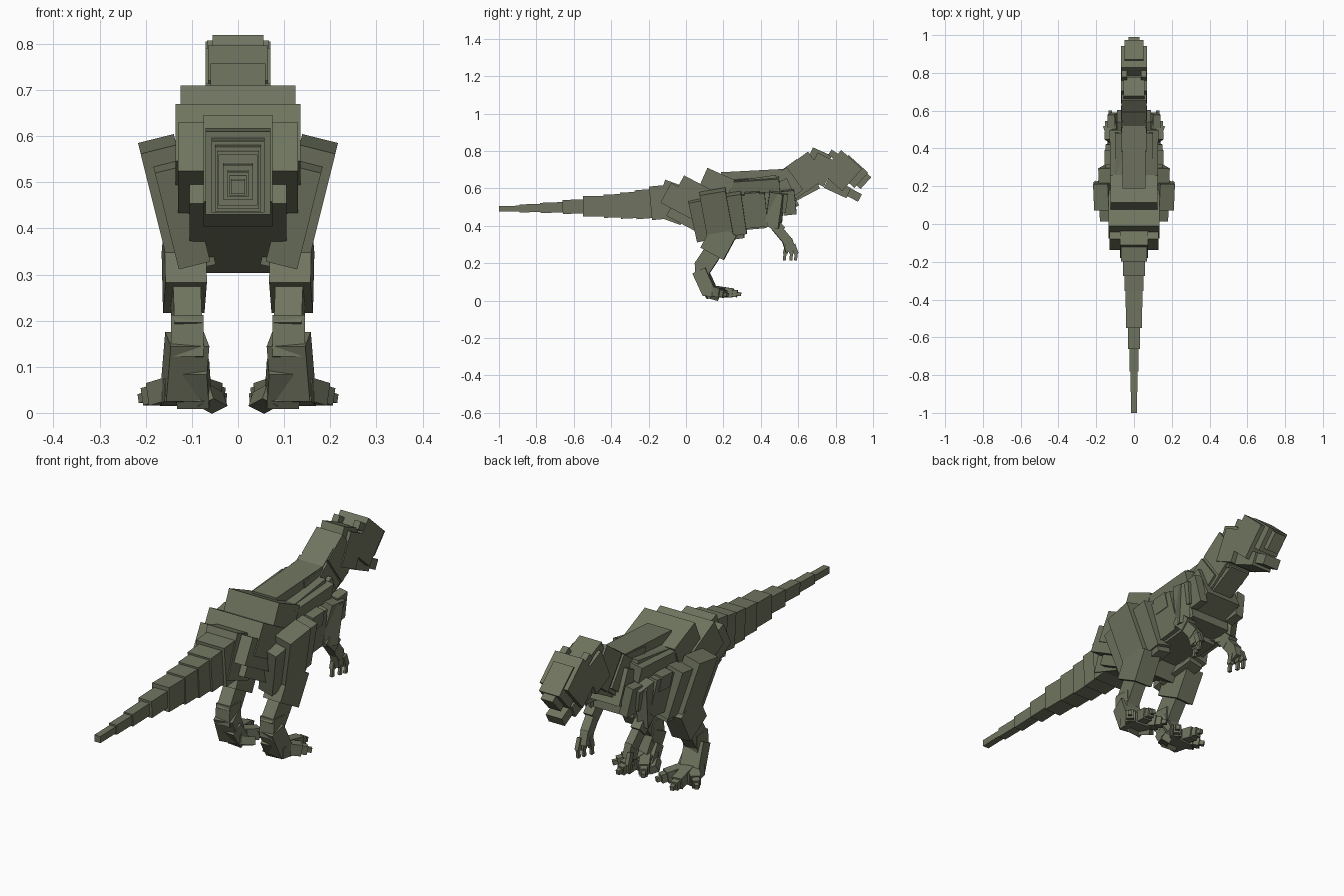
import bpy
import bmesh
from math import radians
from mathutils import Matrix, Vector, Euler

default_cube = bpy.data.objects.get("Cube")
if default_cube:
    bpy.data.objects.remove(default_cube)

# One hide colour for the whole animal
hide = bpy.data.materials.new("olive_hide")
hide.use_nodes = True
hide_colour = (0.16, 0.175, 0.115, 1)
hide.diffuse_color = hide_colour
hide.node_tree.nodes["Principled BSDF"].inputs["Base Color"].default_value = hide_colour


def add_block(name, centre, rotation, size):
    """Make one flat-shaded block object."""
    mesh = bpy.data.meshes.new(name)
    shape = bmesh.new()
    matrix = Matrix.LocRotScale(Vector(centre), rotation, Vector(size))
    bmesh.ops.create_cube(shape, size=1, matrix=matrix)
    shape.to_mesh(mesh)
    shape.free()
    mesh.materials.append(hide)
    block = bpy.data.objects.new(name, mesh)
    bpy.context.collection.objects.link(block)
    return block


def middle(name, y, z, width, length, height, tilt=0):
    """Block on the centre plane, pitched about x."""
    add_block(name, (0, y, z), Euler((radians(tilt), 0, 0)), (width, length, height))


def pair(name, centre, size, tilt=0, roll=0, yaw=0):
    """Matching left and right blocks."""
    x, y, z = centre
    for side, word in ((1, "left"), (-1, "right")):
        turn = Euler((radians(tilt), radians(roll * side), radians(yaw * side)))
        add_block(word + "_" + name, (x * side, y, z), turn, size)


def limb(name, start, end, width, height, mirrored=True):
    """Block running from one joint to the next, on both sides if mirrored."""
    for side, word in ((1, "left_"), (-1, "right_")) if mirrored else ((1, ""),):
        a = Vector((start[0] * side, start[1], start[2]))
        b = Vector((end[0] * side, end[1], end[2]))
        turn = (b - a).to_track_quat('Y', 'Z')
        add_block(word + name, (a + b) / 2, turn, (width, (b - a).length, height))


# Tail: each joint is y, centre height, width, thickness
tail_joints = [
    (-1, .49, .03, .03), (-.89, .493, .037, .043), (-.78, .495, .045, .055),
    (-.66, .5, .066, .075), (-.55, .505, .084, .11), (-.44, .505, .092, .125),
    (-.35, .507, .1, .14), (-.27, .512, .115, .155), (-.19, .52, .14, .18),
    (-.1, .53, .15, .2),
]
for number, (joint, ahead) in enumerate(zip(tail_joints, tail_joints[1:])):
    limb(f"tail_segment_{number}", (0, joint[0], joint[1]),
         (0, ahead[0] + .02, ahead[1]), joint[2], joint[3], mirrored=False)
middle("tail_root", -.07, .525, .15, .16, .2, -20)

# Hips and pelvis
middle("pelvis", .09, .48, .21, .32, .23, -28)
middle("hip_rear", -.02, .53, .26, .2, .12, -28)
middle("hip_back", .054, .556, .27, .22, .14, -28)
middle("hip_crest", .155, .604, .25, .16, .16, -24)

# Trunk
middle("belly", .28, .5, .19, .28, .25, 5)
middle("rib_cage", .37, .53, .2, .26, .25, 8)
middle("back_plate", .355, .655, .12, .33, .08, 3)
middle("shoulder_hump", .45, .645, .13, .13, .1, 6)
middle("breast", .49, .545, .18, .18, .16, 24)
pair("upper_ribs", (.085, .31, .61), (.07, .38, .07), 4, 12)
pair("flank", (.11, .34, .48), (.05, .18, .18), 6, 10)
pair("rib_plate", (.125, .355, .545), (.05, .08, .07), 4, 10)

# Neck
for number, (y, z, width, height) in enumerate([
        (.53, .615, .14, .15), (.59, .65, .12, .17), (.65, .69, .13, .17)]):
    middle(f"neck_{number}", y, z, width, .13, height, 36)
middle("throat", .62, .6, .1, .17, .09, 28)

# Head
middle("skull", .69, .71, .11, .11, .19, -24)
middle("cheeks", .72, .7, .14, .11, .15, -26)
middle("face", .832, .695, .14, .15, .16, -42)
middle("snout", .885, .69, .1, .14, .11, -42)
middle("nose", .91, .675, .06, .14, .085, -42)
limb("lower_jaw", (0, .77, .635), (0, .93, .548), .08, .045, mirrored=False)
limb("chin", (0, .75, .63), (0, .87, .575), .1, .06, mirrored=False)
pair("brow", (.052, .81, .765), (.03, .1, .035), -34)

# Thighs
pair("thigh_rear", (.123, .09, .435), (.07, .11, .22), 12, 14)
pair("thigh", (.143, .165, .454), (.08, .14, .27), 10, 14)
pair("thigh_front", (.123, .265, .465), (.08, .09, .22), 8, 14)
pair("thigh_inner", (.105, .2, .42), (.07, .2, .19), 8, 12)

# Lower legs
limb("knee", (.118, .21, .38), (.115, .14, .25), .09, .14)
limb("shin", (.115, .17, .3), (.11, .085, .17), .06, .095)
limb("ankle", (.11, .09, .21), (.11, .085, .12), .07, .08)
limb("instep", (.11, .075, .16), (.12, .13, .04), .085, .075)
limb("heel", (.1, .09, .1), (.095, .14, .025), .07, .06)
limb("foot_pad", (.11, .1, .05), (.12, .2, .04), .1, .05)

# Toes spread from the foot; each has a base, a tip and a claw
for toe, x, y in (("inner", .055, .22), ("middle", .13, .25), ("outer", .18, .19)):
    root = Vector((.115, .12, .06))
    knuckle = Vector((x, y, .04))
    reach = (knuckle - root).normalized()
    limb(toe + "_toe_base", root, knuckle, .045, .05)
    limb(toe + "_toe_tip", knuckle - reach * .02, knuckle + reach * .025, .032, .038)
    limb(toe + "_claw", knuckle + reach * .02, knuckle + reach * .045, .018, .02)
pair("dew_claw", (.06, .14, .03), (.04, .07, .035), -15, 25, 20)

# Shoulders and arms
pair("shoulder_blade", (.11, .55, .525), (.04, .07, .13), 6, 10)
pair("shoulder", (.115, .49, .53), (.06, .1, .1), -8, 12)
limb("upper_arm", (.13, .49, .57), (.12, .465, .39), .045, .075)
limb("elbow", (.118, .45, .43), (.118, .51, .37), .045, .06)
limb("forearm", (.118, .475, .4), (.112, .55, .31), .038, .05)
limb("palm", (.112, .54, .325), (.11, .56, .265), .035, .055)

# Fingers
for finger, x, y in (("first", .1, .53), ("second", .115, .565), ("third", .125, .59)):
    limb(finger + "_finger", (x, (y + .555) / 2, .3), (x, y, .25), .018, .025)
    limb(finger + "_finger_claw", (x, y, .255), (x, y - .005, .215), .012, .016)
